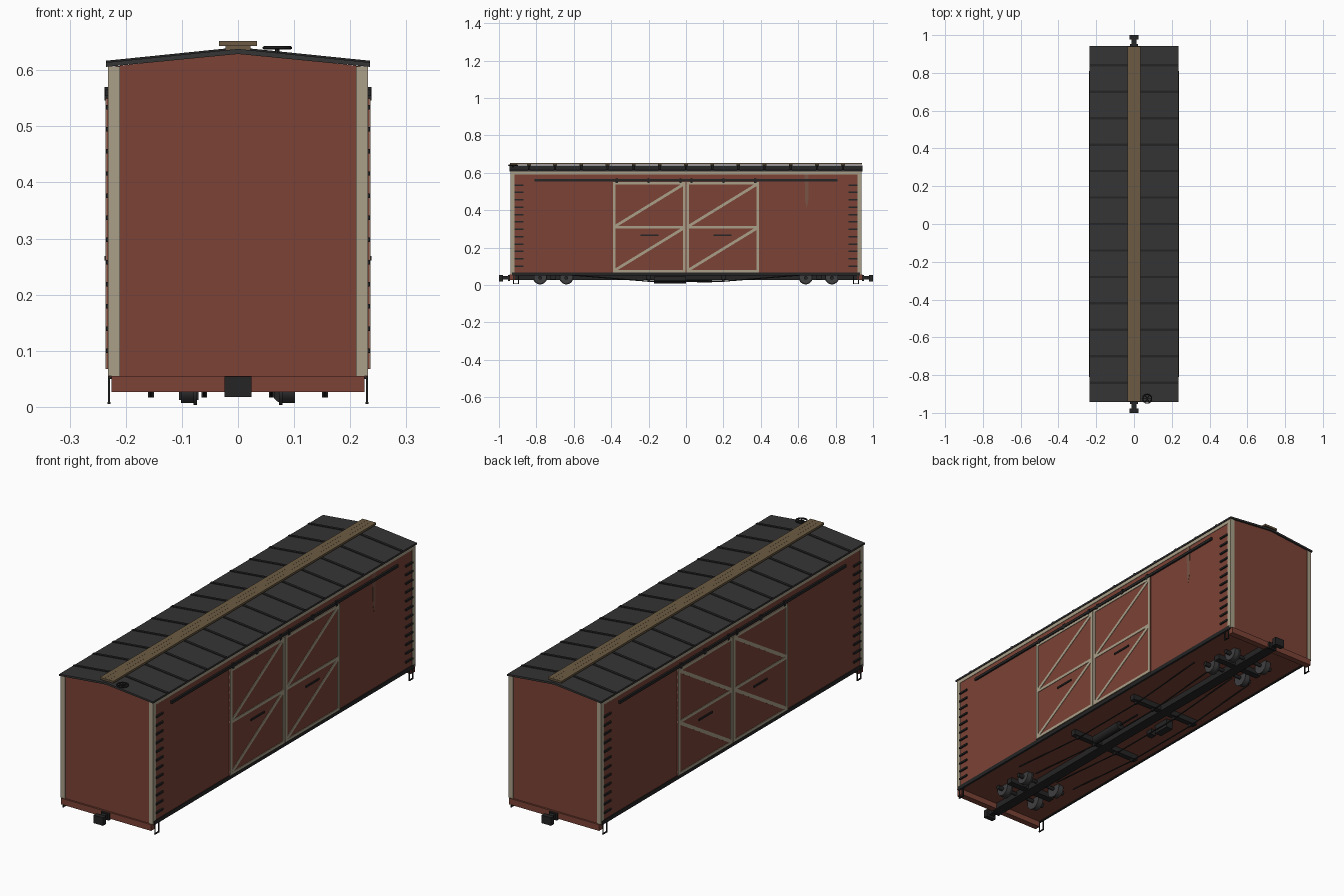
import bpy, bmesh, math
from mathutils import Vector

cube = bpy.data.objects.get("Cube")
if cube:
    bpy.data.objects.remove(cube)


def material(name, r, g, b):
    m = bpy.data.materials.new(name)
    m.use_nodes = True
    m.diffuse_color = (r, g, b, 1)
    bsdf = m.node_tree.nodes["Principled BSDF"]
    bsdf.inputs["Base Color"].default_value = (r, g, b, 1)
    bsdf.inputs["Roughness"].default_value = 0.8
    return m


RED = material("boxcar red", 0.2, 0.055, 0.036)
CREAM = material("cream trim", 0.4, 0.35, 0.25)
ROOF = material("roof grey", 0.035, 0.035, 0.035)
BLACK = material("black iron", 0.018, 0.018, 0.018)
WOOD = material("walkway wood", 0.15, 0.105, 0.056)
STEEL = material("wheel steel", 0.05, 0.05, 0.053)
STAIN = material("faded streak", 0.19, 0.09, 0.06)


def finish(bm, name, mat, smooth=False):
    bmesh.ops.recalc_face_normals(bm, faces=bm.faces)
    mesh = bpy.data.meshes.new(name)
    bm.to_mesh(mesh)
    bm.free()
    mesh.materials.append(mat)
    ob = bpy.data.objects.new(name, mesh)
    bpy.context.collection.objects.link(ob)
    if smooth:
        bpy.ops.object.select_all(action="DESELECT")
        ob.select_set(True)
        bpy.context.view_layer.objects.active = ob
        bpy.ops.object.shade_smooth_by_angle(angle=math.radians(40))
    return ob


def box(name, mat, x, y, z):
    """Box from (low, high) ranges."""
    bm = bmesh.new()
    bmesh.ops.create_cube(bm, size=1)
    for v in bm.verts:
        v.co = [r[0] if c < 0 else r[1] for c, r in zip(v.co, (x, y, z))]
    return finish(bm, name, mat)


def prism(name, mat, points, depth):
    """Extrude a closed outline of 3D points along depth."""
    bm = bmesh.new()
    face = bm.faces.new([bm.verts.new(p) for p in points])
    new = bmesh.ops.extrude_face_region(bm, geom=[face])["geom"]
    moved = [g for g in new if isinstance(g, bmesh.types.BMVert)]
    bmesh.ops.translate(bm, verts=moved, vec=depth)
    return finish(bm, name, mat)


def rod(name, mat, a, b, radius, sides=8):
    """Cylinder between two points."""
    a, b = Vector(a), Vector(b)
    bm = bmesh.new()
    bmesh.ops.create_cone(bm, cap_ends=True, segments=sides, radius1=radius,
                          radius2=radius, depth=(b - a).length)
    turn = (b - a).to_track_quat("Z", "Y").to_matrix()
    for v in bm.verts:
        v.co = turn @ v.co + (a + b) / 2
    return finish(bm, name, mat, True)


def side_x(s, a, b):
    return sorted((s * a, s * b))


# Body with gabled ends, and the roof sheet
prism("body", RED, [(-0.229, -0.935, 0.053), (0.229, -0.935, 0.053), (0.229, -0.935, 0.606),
                    (0, -0.935, 0.631), (-0.229, -0.935, 0.606)], (0, 1.87, 0))
prism("roof", ROOF, [(-0.235, -0.943, 0.606), (0, -0.943, 0.629), (0.235, -0.943, 0.606),
                     (0.235, -0.943, 0.614), (0, -0.943, 0.638), (-0.235, -0.943, 0.614)],
      (0, 1.886, 0))

# Roof seams and walkway saddles
for i in range(13):
    y = -0.84 + i * 0.14
    for s in (-1, 1):
        prism("roof_seam", BLACK, [(0, y - 0.006, 0.637), (s * 0.235, y - 0.006, 0.613),
                                   (s * 0.235, y - 0.006, 0.617), (0, y - 0.006, 0.641)],
              (0, 0.012, 0))
    box("walkway_saddle", WOOD, (-0.022, 0.022), (y - 0.01, y + 0.01), (0.633, 0.643))
for i in range(3):
    x = -0.034 + i * 0.0228
    box("walkway_plank", WOOD, (x, x + 0.0224), (-0.94, 0.94), (0.643, 0.652))

# Brake wheel on the roof
rod("brake_post", BLACK, (0.07, -0.925, 0.62), (0.07, -0.925, 0.643), 0.004)
for k in range(3):
    t = k * math.pi / 3
    d = Vector((math.cos(t), math.sin(t), 0)) * 0.024
    c = Vector((0.07, -0.925, 0.64))
    rod("brake_spoke", BLACK, c - d, c + d, 0.002, 6)
bpy.ops.mesh.primitive_torus_add(location=(0.07, -0.925, 0.64), major_radius=0.0235,
                                 minor_radius=0.003, major_segments=24, minor_segments=8)
wheel = bpy.context.object
wheel.name = "brake_wheel"
wheel.data.materials.append(BLACK)
bpy.ops.object.shade_smooth_by_angle()

for s in (-1, 1):
    # Long side trim and sill
    box("side_fascia", CREAM, side_x(s, 0.227, 0.231), (-0.935, 0.935), (0.59, 0.607))
    box("side_sill", BLACK, side_x(s, 0.222, 0.232), (-0.93, 0.93), (0.05, 0.068))
    box("door_rail", BLACK, side_x(s, 0.228, 0.237), (-0.81, 0.81), (0.554, 0.566))
    for y in (-0.37, -0.2, -0.03, 0.03, 0.2, 0.37):
        box("door_hanger", BLACK, side_x(s, 0.23, 0.238), (y - 0.006, y + 0.006), (0.546, 0.57))

    # Pair of braced doors
    for lo, hi in ((-0.39, -0.002), (0.002, 0.39)):
        X = side_x(s, 0.231, 0.2365)
        box("door_panel", RED, side_x(s, 0.226, 0.234), (lo, hi), (0.068, 0.55))
        for y in (lo, hi - 0.013):
            box("door_stile", CREAM, X, (y, y + 0.013), (0.068, 0.55))
        for z in (0.068, 0.302, 0.537):
            box("door_crossbar", CREAM, X, (lo, hi), (z, z + 0.013))
        for z0, z1 in ((0.081, 0.302), (0.315, 0.537)):
            a, b, w = lo + 0.013, hi - 0.013, 0.014
            prism("door_brace", CREAM,
                  [(s * 0.231, a, z0), (s * 0.231, a + w, z0), (s * 0.231, b, z1 - w * 0.6),
                   (s * 0.231, b, z1), (s * 0.231, b - w, z1), (s * 0.231, a, z0 + w * 0.6)],
                  (s * 0.005, 0, 0))
        mid = (lo + hi) / 2
        box("door_handle", BLACK, side_x(s, 0.232, 0.238), (mid - 0.048, mid + 0.048),
            (0.261, 0.269))

    for e in (-1, 1):
        # Corner posts, ladder rungs and stirrup steps
        box("corner_side", CREAM, side_x(s, 0.22, 0.2315), side_x(e, 0.917, 0.937), (0.055, 0.607))
        box("corner_end", CREAM, side_x(s, 0.21, 0.2315), side_x(e, 0.925, 0.938), (0.055, 0.607))
        for k in range(12):
            z = 0.1 + k * 0.0395
            box("ladder_rung", BLACK, side_x(s, 0.228, 0.2355), side_x(e, 0.868, 0.918),
                (z - 0.004, z + 0.004))
        for y in (0.896, 0.922):
            box("step_strap", BLACK, side_x(s, 0.228, 0.232), side_x(e, y - 0.002, y + 0.002),
                (0.005, 0.06))
        box("step_tread", BLACK, side_x(s, 0.227, 0.233), side_x(e, 0.894, 0.924), (0.005, 0.009))

        # Wheels
        for y in (0.64, 0.78):
            rod("wheel_tread", STEEL, (s * 0.078, e * y, 0.041), (s * 0.102, e * y, 0.041), 0.034, 28)
            rod("wheel_flange", STEEL, (s * 0.073, e * y, 0.041), (s * 0.079, e * y, 0.041), 0.038, 28)
            rod("axle_end", BLACK, (s * 0.1, e * y, 0.038), (s * 0.128, e * y, 0.038), 0.01, 12)

    # Truss rods under the floor
    for x in (0.06, 0.155):
        path = [(s * x, -0.6, 0.052), (s * x, -0.2, 0.02), (s * x, 0.2, 0.02), (s * x, 0.6, 0.052)]
        for a, b in zip(path, path[1:]):
            rod("truss_rod", BLACK, a, b, 0.003, 6)
        for y in (-0.2, 0.2):
            box("queen_post", BLACK, (s * x - 0.005, s * x + 0.005), (y - 0.007, y + 0.007),
                (0.017, 0.04))

# Faded streak below the eave
prism("faded_streak", STAIN, [(0.2285, 0.634, 0.59), (0.2285, 0.656, 0.59), (0.2285, 0.654, 0.45),
                              (0.2285, 0.645, 0.41), (0.2285, 0.637, 0.45)], (0.0015, 0, 0))

# End sills, couplers and truck bolsters
for e in (-1, 1):
    box("end_sill", RED, (-0.225, 0.225), side_x(e, 0.915, 0.943), (0.027, 0.055))
    box("coupler_shank", BLACK, (-0.012, 0.012), side_x(e, 0.93, 0.985), (0.028, 0.048))
    box("coupler_head", BLACK, (-0.024, 0.024), side_x(e, 0.978, 1), (0.018, 0.054))
    box("coupler_pocket", BLACK, (-0.02, 0.02), side_x(e, 0.94, 0.952), (0.022, 0.052))
    box("truck_bolster", BLACK, (-0.12, 0.12), side_x(e, 0.695, 0.725), (0.03, 0.054))
    box("needle_beam", BLACK, (-0.18, 0.18), side_x(e, 0.19, 0.215), (0.028, 0.054))
    for y in (0.64, 0.78):
        rod("axle", BLACK, (-0.1, e * y, 0.041), (0.1, e * y, 0.041), 0.008, 12)

# Centre sill and brake gear
box("centre_sill", BLACK, (-0.024, 0.024), (-0.94, 0.94), (0.026, 0.054))
rod("brake_cylinder", BLACK, (0.08, -0.17, 0.026), (0.08, 0, 0.026), 0.019, 20)
rod("brake_push_rod", BLACK, (0.08, 0, 0.026), (0.08, 0.12, 0.026), 0.004)
box("brake_valve", BLACK, (-0.105, -0.07), (0.06, 0.14), (0.012, 0.054))
box("valve_bracket", BLACK, (-0.1, -0.075), (0, 0.03), (0.025, 0.054))
